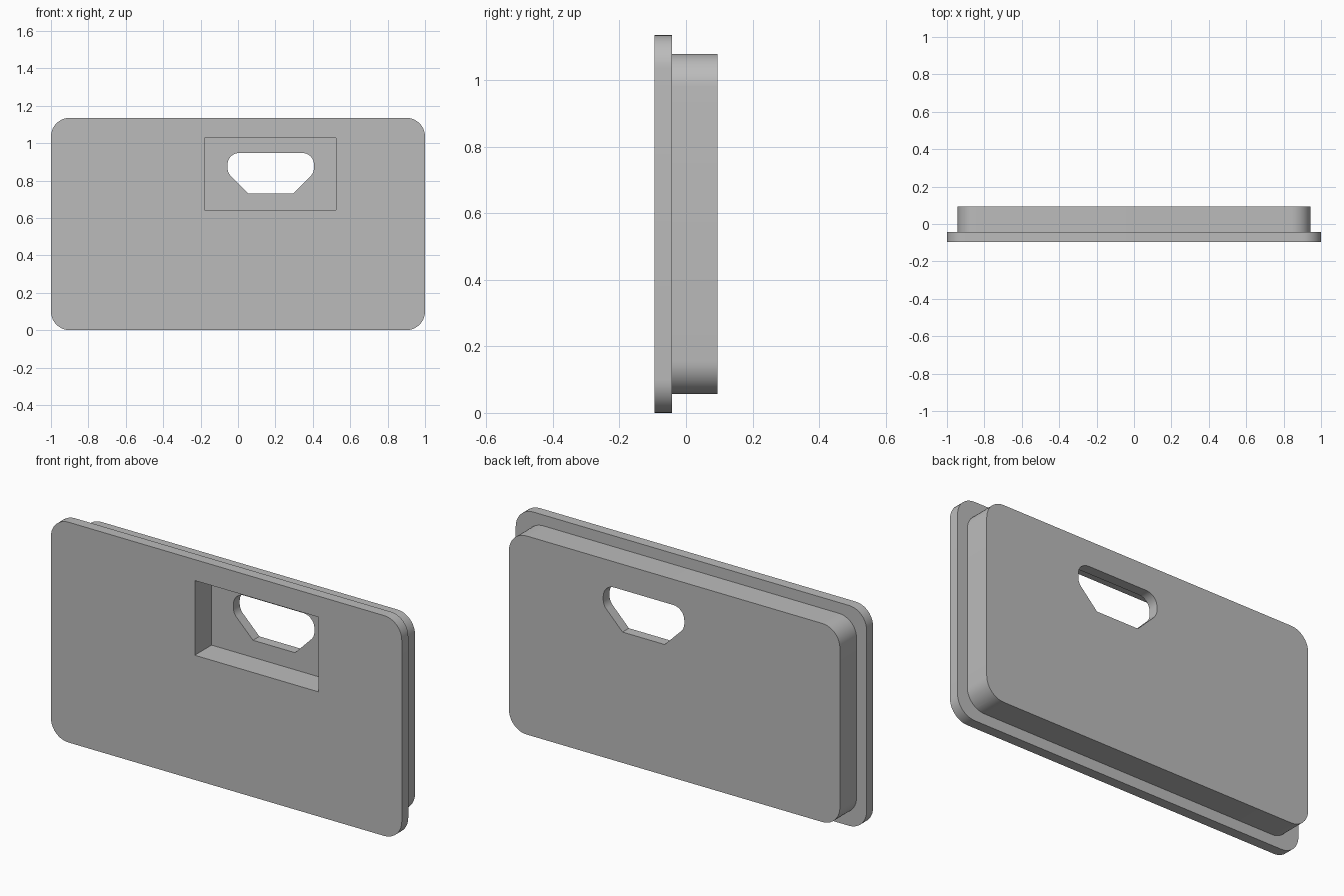
import bpy, bmesh, math
from mathutils import Vector

cube = bpy.data.objects.get("Cube")
if cube:
    bpy.data.objects.remove(cube, do_unlink=True)

# Single plain grey
grey = bpy.data.materials.new("plain_grey")
grey.use_nodes = True
grey.diffuse_color = (0.5, 0.5, 0.5, 1)
grey.node_tree.nodes["Principled BSDF"].inputs["Base Color"].default_value = (0.5, 0.5, 0.5, 1)


def rounded(corners, steps=10):
    """Outline from (x, z, radius) corners, each radius turned into an arc."""
    out = []
    for i, (x, z, r) in enumerate(corners):
        p = Vector((x, z))
        if r == 0:
            out.append(p)
            continue
        a = (Vector(corners[i - 1][:2]) - p).normalized()
        b = (Vector(corners[(i + 1) % len(corners)][:2]) - p).normalized()
        half = a.angle(b) / 2
        centre = p + (a + b).normalized() * r / math.sin(half)
        start = p + a * r / math.tan(half) - centre
        end = p + b * r / math.tan(half) - centre
        sweep = start.angle(end)
        for k in range(steps + 1):
            t = k / steps
            out.append(centre + (start * math.sin((1 - t) * sweep)
                                 + end * math.sin(t * sweep)) / math.sin(sweep))
    return out


def box(x0, x1, z0, z1, r=0):
    return [(x0, z0, r), (x1, z0, r), (x1, z1, r), (x0, z1, r)]


def prism(name, corners, y0, y1):
    """Extrude a rounded outline from y0 back to y1."""
    bm = bmesh.new()
    face = bm.faces.new([bm.verts.new((p.x, y0, p.y)) for p in rounded(corners)])
    new = bmesh.ops.extrude_face_region(bm, geom=[face])["geom"]
    bmesh.ops.translate(bm, vec=(0, y1 - y0, 0),
                        verts=[v for v in new if isinstance(v, bmesh.types.BMVert)])
    bmesh.ops.recalc_face_normals(bm, faces=bm.faces)
    mesh = bpy.data.meshes.new(name)
    bm.to_mesh(mesh)
    bm.free()
    mesh.materials.append(grey)
    obj = bpy.data.objects.new(name, mesh)
    bpy.context.collection.objects.link(obj)
    return obj


FRONT, STEP, FLOOR, BACK = -0.095, -0.042, 0.042, 0.094

# Front flange, with the narrower block behind it
panel = prism("panel", box(-1, 1, 0, 1.135, 0.1), FRONT, STEP)
block = prism("back_block", box(-0.943, 0.943, 0.056, 1.079, 0.1), STEP - 0.02, BACK)

# Rectangular recess in the front
recess = prism("recess_cutter", box(-0.18, 0.525, 0.642, 1.027), FRONT - 0.1, FLOOR)

# Opening through the recess floor, with chamfered lower corners
opening = prism("opening_cutter", [
    (0.056, 0.73, 0), (0.296, 0.73, 0), (0.406, 0.842, 0.062),
    (0.406, 0.947, 0.062), (-0.056, 0.947, 0.062), (-0.056, 0.842, 0.062),
], FLOOR - 0.04, BACK + 0.1)

# Combine into one solid
bpy.ops.object.select_all(action='DESELECT')
bpy.context.view_layer.objects.active = panel
panel.select_set(True)
for helper, operation in ((block, 'UNION'), (recess, 'DIFFERENCE'), (opening, 'DIFFERENCE')):
    helper.hide_render = True
    mod = panel.modifiers.new(helper.name, 'BOOLEAN')
    mod.operation = operation
    mod.solver = 'EXACT'
    mod.object = helper
    bpy.ops.object.modifier_apply(modifier=mod.name)
    bpy.data.objects.remove(helper, do_unlink=True)

bpy.ops.object.shade_smooth_by_angle()
